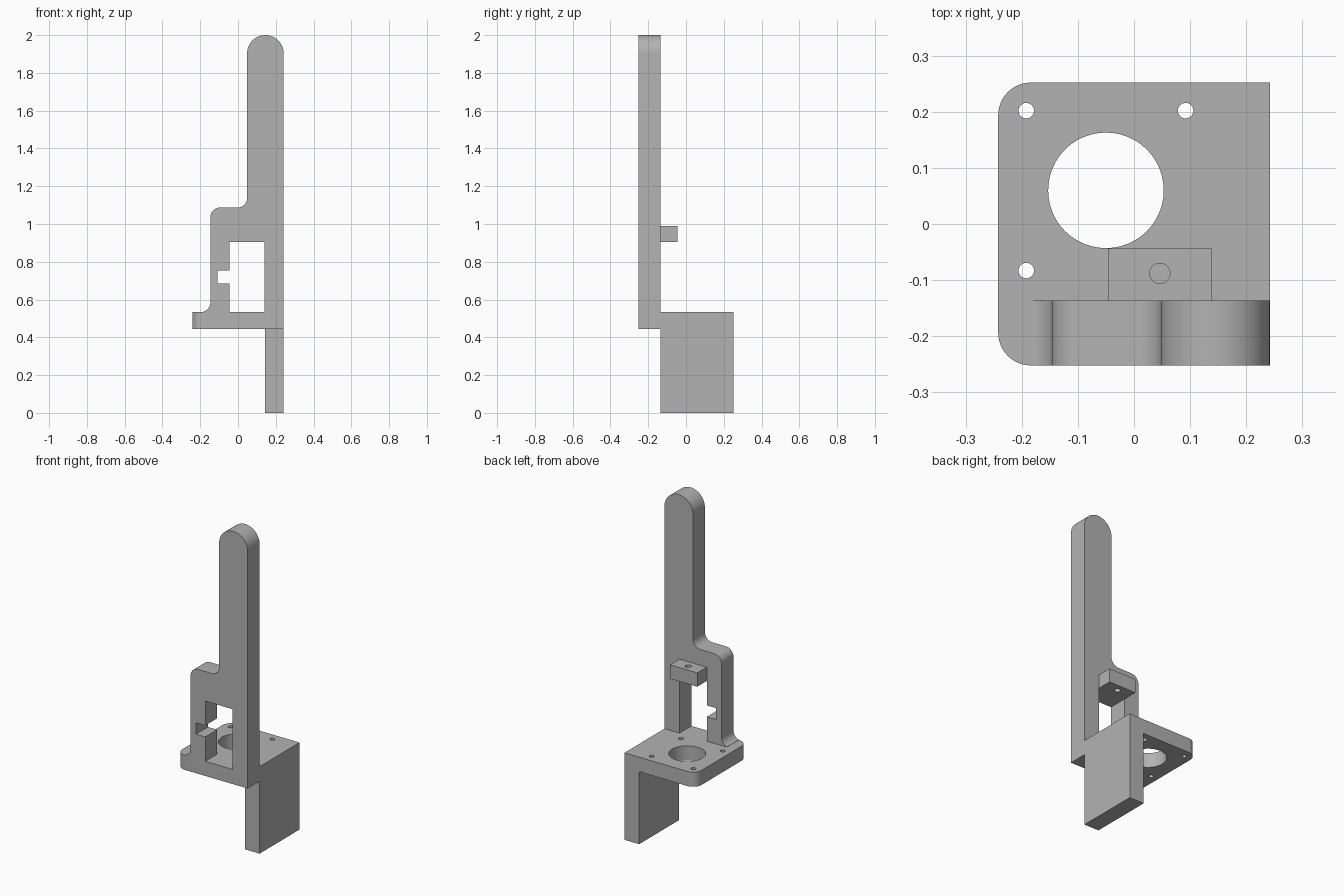
import bpy, bmesh
from math import sin, cos, radians
from mathutils import Vector

cube = bpy.data.objects.get("Cube")
if cube:
    bpy.data.objects.remove(cube, do_unlink=True)

GREY = (0.45, 0.45, 0.45, 1)
grey = bpy.data.materials.new("plain grey")
grey.use_nodes = True
grey.diffuse_color = GREY
grey.node_tree.nodes["Principled BSDF"].inputs["Base Color"].default_value = GREY


def arc(cx, cy, r, start, end, steps=12):
    """Points along an arc, angles in degrees."""
    angles = [radians(start + (end - start) * i / steps) for i in range(steps + 1)]
    return [(cx + r * cos(a), cy + r * sin(a)) for a in angles]


def rect(x0, x1, y0, y1):
    return [(x0, y0), (x1, y0), (x1, y1), (x0, y1)]


def prism(name, outline, low, high, upright=False):
    """Extrude an outline along z, or along y when upright."""
    bm = bmesh.new()
    place = (lambda p: (p[0], low, p[1])) if upright else (lambda p: (p[0], p[1], low))
    face = bm.faces.new([bm.verts.new(place(p)) for p in outline])
    shift = Vector((0, high - low, 0)) if upright else Vector((0, 0, high - low))
    grown = bmesh.ops.extrude_face_region(bm, geom=[face])["geom"]
    bmesh.ops.translate(bm, vec=shift, verts=[v for v in grown if isinstance(v, bmesh.types.BMVert)])
    if face.is_valid and not all(len(e.link_faces) == 2 for e in bm.edges):
        bmesh.ops.holes_fill(bm, edges=bm.edges[:])
    bmesh.ops.recalc_face_normals(bm, faces=bm.faces[:])
    mesh = bpy.data.meshes.new(name)
    bm.to_mesh(mesh)
    bm.free()
    mesh.materials.append(grey)
    obj = bpy.data.objects.new(name, mesh)
    bpy.context.collection.objects.link(obj)
    return obj


def combine(target, tool, operation):
    """Apply a boolean and discard the tool."""
    tool.hide_render = True
    mod = target.modifiers.new(operation, 'BOOLEAN')
    mod.operation, mod.object, mod.solver = operation, tool, 'EXACT'
    bpy.context.view_layer.objects.active = target
    bpy.ops.object.modifier_apply(modifier=mod.name)
    bpy.data.objects.remove(tool, do_unlink=True)


RIGHT, FRONT, BACK = 0.242, -0.252, 0.252   # outer limits
WALL_BACK = -0.136
BASE_LOW, BASE_TOP = 0.445, 0.535
WIN_L, WIN_R, WIN_TOP = -0.046, 0.139, 0.905

# Upright wall: filleted shoulder and round-ended handle
wall = [(RIGHT, 0.49), (RIGHT, 1.903)]
wall += arc(0.145, 1.903, 0.097, 0, 180, 32)[1:]
wall += arc(-0.002, 1.137, 0.05, 0, -90)
wall += arc(-0.096, 1.037, 0.05, 90, 180)
wall += arc(-0.196, BASE_TOP + 0.05, 0.05, 0, -75)
wall += [(wall[-1][0], 0.49)]
bracket = prism("bracket", wall, FRONT, WALL_BACK, upright=True)

# Window with a side notch
window = [(WIN_L, 0.47), (WIN_R, 0.47), (WIN_R, WIN_TOP), (WIN_L, WIN_TOP),
          (WIN_L, 0.755), (-0.109, 0.755), (-0.109, 0.685), (WIN_L, 0.685)]
combine(bracket, prism("window_cutter", window, -0.4, 0, upright=True), 'DIFFERENCE')

# Base plate with two rounded corners
base = [(RIGHT, FRONT), (RIGHT, BACK)]
base += arc(-0.184, 0.194, 0.058, 90, 180) + arc(-0.184, -0.194, 0.058, 180, 270)
combine(bracket, prism("base_plate", base, BASE_LOW, BASE_TOP), 'UNION')

# Hanging side plate
leg = rect(0.142, RIGHT, WALL_BACK, BACK)
combine(bracket, prism("side_plate", leg, 0, BASE_TOP), 'UNION')

# Small tab behind the wall
tab = rect(WIN_L, WIN_R, WALL_BACK - 0.05, -0.044)
combine(bracket, prism("tab", tab, WIN_TOP, 0.99), 'UNION')

# Round holes: shaft opening, four screw holes, tab hole
holes = [(-0.05, 0.06, 0.103, 0.4, 0.6), (0.046, -0.088, 0.018, 0.85, 1.05)]
holes += [(x, y, 0.0138, 0.4, 0.6) for x in (-0.192, 0.092) for y in (-0.083, 0.202)]
for x, y, r, low, high in holes:
    circle = arc(x, y, r, 0, 360, 48)[:-1]
    combine(bracket, prism("hole_cutter", circle, low, high), 'DIFFERENCE')

# Smooth curves, sharp edges
bpy.ops.object.select_all(action='DESELECT')
bracket.select_set(True)
bpy.context.view_layer.objects.active = bracket
bpy.ops.object.shade_smooth_by_angle(angle=radians(30))
